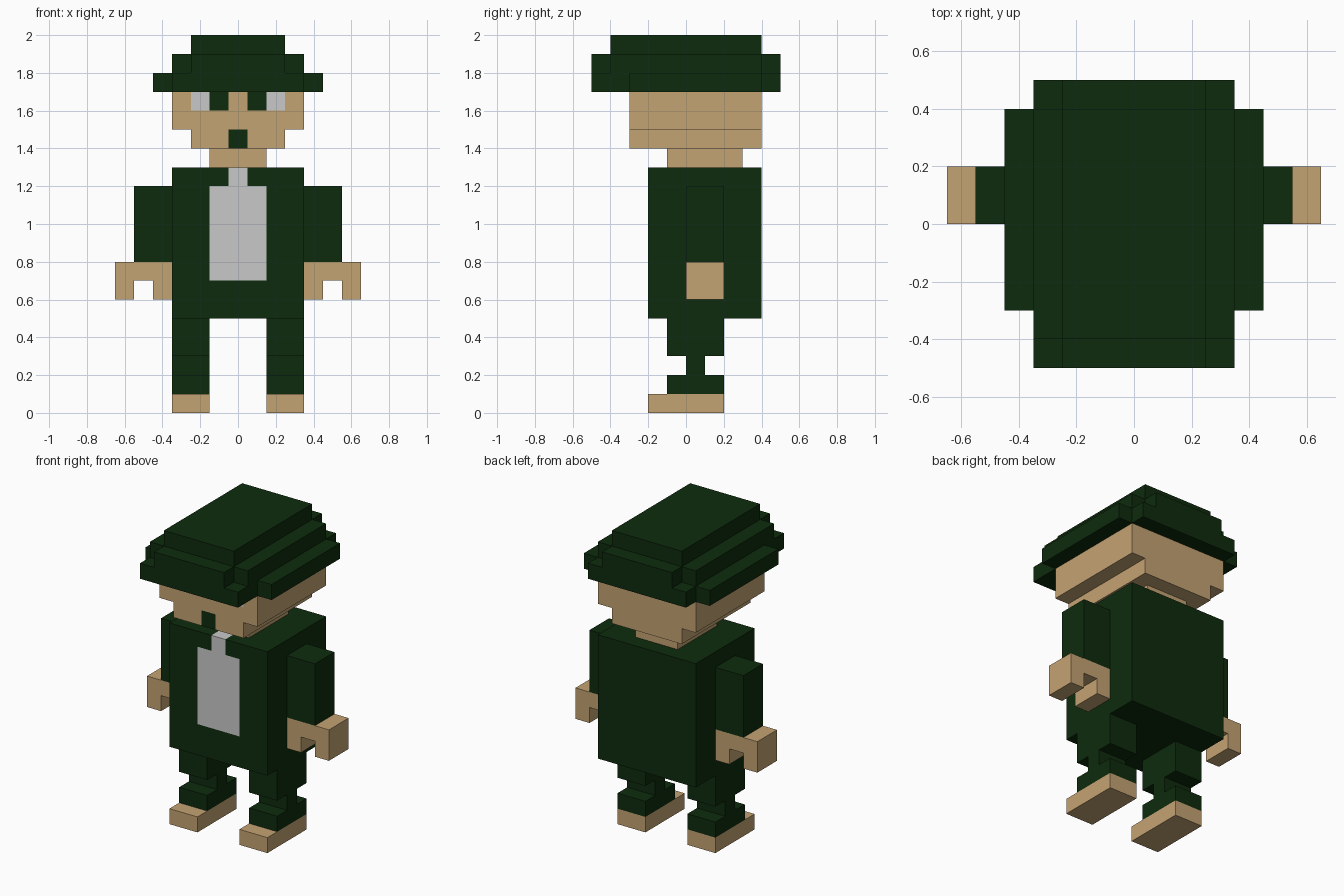
import bpy, bmesh
from mathutils import Vector

if "Cube" in bpy.data.objects:
    bpy.data.objects.remove(bpy.data.objects["Cube"])


def material(name, rgb):
    m = bpy.data.materials.new(name)
    m.diffuse_color = (*rgb, 1.0)
    m.use_nodes = True
    m.node_tree.nodes["Principled BSDF"].inputs["Base Color"].default_value = m.diffuse_color
    return m


GREEN = material("dark green", (0.0044, 0.0242, 0.0042))
TAN = material("tan", (0.552, 0.366, 0.171))
WHITE = material("light grey", (0.584, 0.584, 0.584))

# Maps (profile a, profile b, depth d) to xyz for each extrusion axis
AXES = {
    "x": lambda a, b, d: Vector((d, a, b)),
    "y": lambda a, b, d: Vector((a, d, b)),
    "z": lambda a, b, d: Vector((a, b, d)),
}


def prism(name, outline, axis, lo, hi, mats, cuts=(), rule=None):
    """Extrude a flat outline; optionally cut its faces and colour them by a rule."""
    bm = bmesh.new()
    to_xyz = AXES[axis]
    face = bm.faces.new([bm.verts.new(to_xyz(a, b, lo)) for a, b in outline])
    ext = bmesh.ops.extrude_face_region(bm, geom=[face])
    top = [v for v in ext["geom"] if isinstance(v, bmesh.types.BMVert)]
    bmesh.ops.translate(bm, verts=top, vec=to_xyz(0, 0, hi - lo))
    for ax, pos in cuts:
        normal = Vector((ax == "x", ax == "y", ax == "z"))
        bmesh.ops.bisect_plane(bm, geom=bm.verts[:] + bm.edges[:] + bm.faces[:],
                               plane_co=normal * pos, plane_no=normal)
    bmesh.ops.recalc_face_normals(bm, faces=bm.faces[:])
    if rule:
        for f in bm.faces:
            f.material_index = rule(f.calc_center_median(), f.normal)
    mesh = bpy.data.meshes.new(name)
    bm.to_mesh(mesh)
    bm.free()
    for m in mats:
        mesh.materials.append(m)
    obj = bpy.data.objects.new(name, mesh)
    bpy.context.collection.objects.link(obj)
    return obj


def rect(a0, a1, b0, b1):
    return [(a0, b0), (a1, b0), (a1, b1), (a0, b1)]


def notched(x_in, x_out, y0, y1, y0_out, y1_out):
    """Rectangle with square corners cut away."""
    right = [(x_in, y0), (x_in, y0_out), (x_out, y0_out),
             (x_out, y1_out), (x_in, y1_out), (x_in, y1)]
    return right + [(-x, y) for x, y in reversed(right)]


# Hat: stepped brim, band and crown
prism("hat_brim", notched(.35, .45, -.5, .5, -.3, .4), "z", 1.7, 1.8, [GREEN])
prism("hat_band", notched(.25, .35, -.5, .5, -.4, .4), "z", 1.8, 1.9, [GREEN])
prism("hat_crown", rect(-.25, .25, -.4, .4), "z", 1.9, 2.0, [GREEN])


# Head with eyes and mouth as cut faces on the front
def face_colour(c, n):
    if n.y > -.5:
        return 0
    x = abs(c.x)
    if c.z > 1.6 and .05 < x < .25:
        return 1 if x < .15 else 2
    return 1 if c.z < 1.5 and x < .05 else 0


head_outline = [(-.25, 1.4), (.25, 1.4), (.25, 1.5), (.35, 1.5),
                (.35, 1.7), (-.35, 1.7), (-.35, 1.5), (-.25, 1.5)]
prism("head", head_outline, "y", -.3, .4, [TAN, GREEN, WHITE],
      [("x", s * p) for s in (-1, 1) for p in (.05, .15, .25)] + [("z", 1.5), ("z", 1.6)],
      face_colour)
prism("neck", rect(-.15, .15, -.1, .3), "z", 1.3, 1.4, [TAN])


# Jacket with a shirt front; the collar also shows on top
def jacket_colour(c, n):
    x = abs(c.x)
    if n.y < -.5 and (x < .15 and .7 < c.z < 1.2 or x < .05 and c.z > 1.2):
        return 1
    return 1 if n.z > .5 and x < .05 and c.y < -.1 else 0


prism("jacket", rect(-.35, .35, -.2, .4), "z", .5, 1.3, [GREEN, WHITE],
      [("x", s * p) for s in (-1, 1) for p in (.05, .15)]
      + [("z", .7), ("z", 1.2), ("y", -.1)], jacket_colour)

# Limbs, repeated on both sides
hand_outline = [(.35, .6), (.45, .6), (.45, .7), (.55, .7),
                (.55, .6), (.65, .6), (.65, .8), (.35, .8)]
leg_outline = [(-.1, .1), (.2, .1), (.2, .2), (.1, .2), (.1, .3), (.2, .3),
               (.2, .5), (-.1, .5), (-.1, .3), (0, .3), (0, .2), (-.1, .2)]
for side, s in (("right", 1), ("left", -1)):
    x0, x1 = sorted((s * .15, s * .35))
    prism(side + "_sleeve", rect(s * .35, s * .55, 0, .2), "z", .8, 1.2, [GREEN])
    prism(side + "_hand", [(s * x, z) for x, z in hand_outline], "y", 0, .2, [TAN])
    prism(side + "_leg", leg_outline, "x", x0, x1, [GREEN])
    prism(side + "_shoe", rect(x0, x1, -.2, .2), "z", 0, .1, [TAN])
